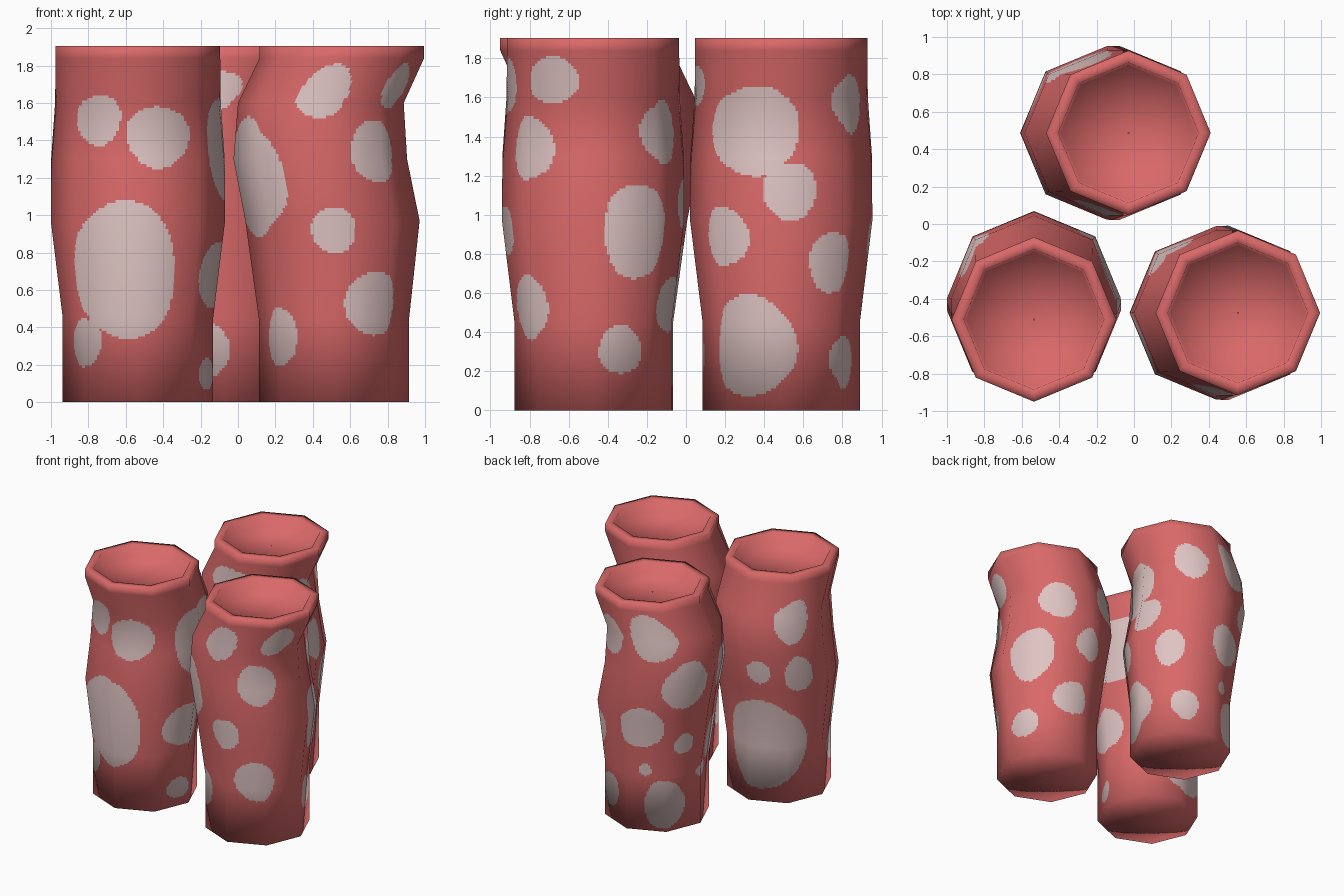
import bpy, bmesh, math
from mathutils import Vector

if "Cube" in bpy.data.objects:
    bpy.data.objects.remove(bpy.data.objects["Cube"])


def material(name, rgb):
    m = bpy.data.materials.new(name)
    m.diffuse_color = (*rgb, 1)
    m.use_nodes = True
    m.node_tree.nodes["Principled BSDF"].inputs["Base Color"].default_value = m.diffuse_color
    return m


RED = material("coral red", (0.70, 0.14, 0.14))
PALE = material("pale spots", (0.73, 0.55, 0.54))

SIDES, N = 8, 22
# profile: sideways lean, radius, height, subdivisions up to the next ring
PROFILE = [(0, .003, 0, 2), (0, .402, 0, 32), (0, .402, .45, 36), (-.008, .466, .97, 24),
           (-.073, .464, 1.3, 22), (-.07, .443, 1.6, 18), (.042, .44, 1.84, 4),
           (.042, .44, 1.905, 2), (.042, .375, 1.905, 2), (.042, .36, 1.82, 2),
           (.042, .003, 1.82, 0)]


def coarse_tube(center, lean):
    """Ring positions and averaged normals of the eight-sided tube."""
    bm = bmesh.new()
    rings = []
    for off, r, z, _ in PROFILE:
        c = Vector((*center, z)) + lean * off
        rings.append([bm.verts.new(c + Vector((math.cos(i * math.tau / SIDES),
                                               math.sin(i * math.tau / SIDES), 0)) * r)
                      for i in range(SIDES)])
    for a, b in zip(rings, rings[1:]):
        for i in range(SIDES):
            j = (i + 1) % SIDES
            bm.faces.new((a[i], a[j], b[j], b[i]))
    bm.normal_update()
    out = [[(v.co.copy(), v.normal.copy()) for v in ring] for ring in rings]
    bm.free()
    return out


def in_spot(az, z, r, spots):
    for a, sz, hw, hh in spots:
        dz = (z - sz) / hh
        if abs(dz) < 1.1:
            d = (az - a + 180) % 360 - 180
            du = math.radians(d) * r / hw
            # slightly uneven outline
            wob = 1 + .035 * math.sin(3 * math.atan2(dz, du) + a)
            if du * du + dz * dz < wob * wob:
                return True
    return False


def vase(name, center, lean, spots):
    rings = coarse_tube(center, lean)
    verts, normals, faces, mats = [], [], [], []
    cols = SIDES * N
    rows = []
    for k in range(len(PROFILE) - 1):
        for s in range(PROFILE[k][3]):
            rows.append((k, s / PROFILE[k][3]))
    rows.append((len(PROFILE) - 2, 1.0))
    for k, t in rows:
        for c in range(cols):
            i, u = c // N, (c % N) / N
            j = (i + 1) % SIDES
            lo, hi = rings[k], rings[k + 1]
            for dst, q in ((verts, 0), (normals, 1)):
                dst.append(lo[i][q].lerp(lo[j][q], u).lerp(hi[i][q].lerp(hi[j][q], u), t))
    base = Vector((*center, 0))
    for r in range(len(rows) - 1):
        k, t = rows[r]
        off = PROFILE[k][0] * (1 - t) + PROFILE[k + 1][0] * t
        axis = base + lean * off
        for c in range(cols):
            d = (c + 1) % cols
            f = (r * cols + c, r * cols + d, (r + 1) * cols + d, (r + 1) * cols + c)
            faces.append(f)
            hit = False
            if 1 <= k <= 5:
                p = (verts[f[0]] + verts[f[2]]) / 2 - axis
                hit = in_spot(math.degrees(math.atan2(p.y, p.x)), p.z,
                              math.hypot(p.x, p.y), spots)
            mats.append(1 if hit else 0)
    me = bpy.data.meshes.new(name)
    me.from_pydata(verts, [], faces)
    me.materials.append(RED)
    me.materials.append(PALE)
    me.polygons.foreach_set("material_index", mats)
    me.polygons.foreach_set("use_smooth", [True] * len(faces))
    me.update()
    # keep the soft shading of the eight-sided form
    me.normals_split_custom_set_from_vertices([n.normalized() for n in normals])
    ob = bpy.data.objects.new(name, me)
    bpy.context.collection.objects.link(ob)


X, Y = Vector((1, 0, 0)), Vector((0, 1, 0))

# spots: compass angle, height, half width, half height
vase("left_tube", (-.535, -.468), -Y, [
    (-120, 1.51, .13, .135), (-75, 1.42, .18, .165), (-102, .71, .30, .37),
    (-139, .32, .12, .13), (13, 1.36, .32, .29), (-8, .68, .20, .175),
    (-14, .15, .10, .085), (144, 1.54, .14, .17), (107, 1.12, .09, .10),
    (148, 1.1, .125, .15), (108, .49, .33, .38)])

vase("right_tube", (.513, -.475), X, [
    (-91, 1.66, .135, .145), (-29, 1.69, .14, .12), (-48, 1.34, .15, .165),
    (-155, 1.2, .27, .32), (-89, .92, .12, .125), (-58, .53, .155, .17),
    (-140, .35, .125, .16), (55, 1.42, .155, .165), (32, .92, .19, .24),
    (80, .54, .15, .14), (22, .31, .12, .125), (97, 1.06, .13, .15),
    (130, 1.55, .16, .15), (155, .6, .13, .14)])

vase("back_tube", (-.072, .487), X, [
    (-20, 1.43, .25, .23), (6, 1.12, .14, .15), (56, 1.57, .14, .15),
    (-42, .89, .14, .15), (38, .76, .125, .155), (-23, .33, .23, .26),
    (56, .25, .115, .135), (-95, 1.66, .17, .11), (-105, .28, .13, .155),
    (115, 1.63, .18, .18), (149, 1.24, .19, .20), (108, .88, .18, .17),
    (155, .72, .085, .09), (111, .51, .05, .055), (134, .22, .16, .20),
    (185, .45, .07, .06), (-145, 1.25, .16, .17), (-150, .65, .15, .17)])
